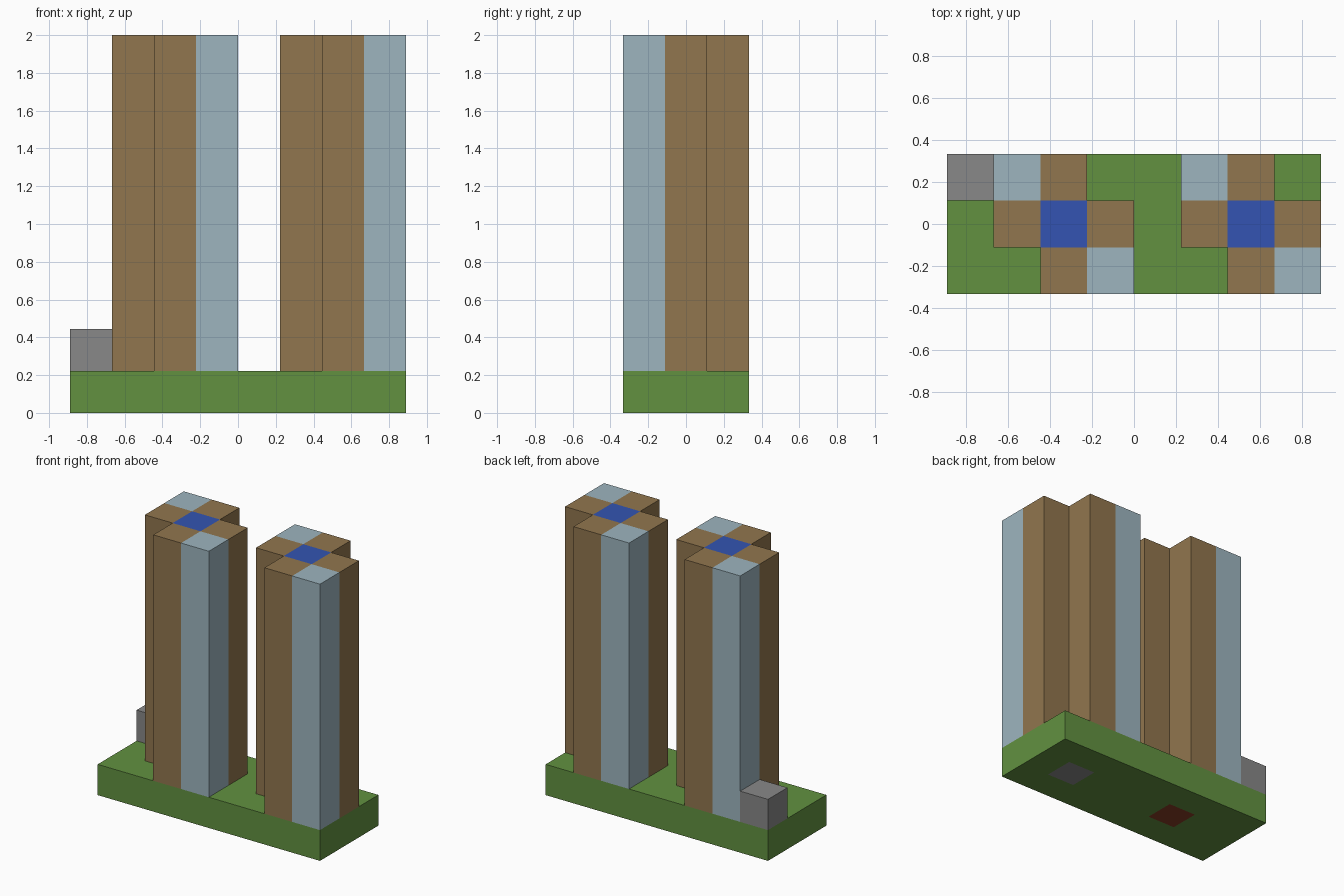
import bpy, bmesh

cube = bpy.data.objects.get("Cube")
if cube:
    bpy.data.objects.remove(cube, do_unlink=True)

U = 2 / 9                 # size of one block
NX, NY, TALL = 8, 3, 9    # plot size and tower height in blocks


def material(name, rgb):
    linear = [((c / 255 + 0.055) / 1.055) ** 2.4 for c in rgb] + [1]
    m = bpy.data.materials.new(name)
    m.use_nodes = True
    m.diffuse_color = linear
    m.node_tree.nodes["Principled BSDF"].inputs["Base Color"].default_value = linear
    return m


GRASS = material("grass green", (98, 145, 64))
WOOD = material("wood brown", (145, 118, 78))
GLASS = material("pale glass", (157, 181, 191))
ROOF = material("roof blue", (51, 84, 178))
STONE = material("stone grey", (136, 136, 136))
BRICK = material("brick red", (136, 62, 38))


def tower_plan(x0):
    """Plus-shaped tower with two glazed corners, as cell -> material."""
    plan = {(x0 + 1, 1): ROOF}
    for i, j in ((0, 1), (2, 1), (1, 0), (1, 2)):
        plan[x0 + i, j] = WOOD
    for i, j in ((0, 2), (2, 0)):
        plan[x0 + i, j] = GLASS
    return plan


base = {(i, j): GRASS for i in range(NX) for j in range(NY)}
parts = [  # name, plan, bottom, top
    ("right_tower", tower_plan(1), 1, TALL),
    ("left_tower", tower_plan(5), 1, TALL),
    ("stone_block", {(0, 2): STONE}, 1, 2),
    ("grass_base", base, 0, 1),
]

# Height of the whole model over each cell, so touching walls are left out
height = {cell: 1 for cell in base}
for name, plan, bottom, top in parts[:3]:
    height.update({cell: top for cell in plan})

# Foundation blocks showing on the underside of the base
underside = {(2, 1): BRICK, (6, 1): STONE}


def build(name, plan, bottom, top):
    mats = list(dict.fromkeys(list(plan.values())))
    if bottom == 0:
        mats += list(underside.values())
    bm = bmesh.new()

    def face(points, mat):
        verts = [bm.verts.new(((x - NX / 2) * U, (y - NY / 2) * U, z * U))
                 for x, y, z in points]
        bm.faces.new(verts).material_index = mats.index(mat)

    for (i, j), mat in plan.items():
        ring = [(i, j), (i + 1, j), (i + 1, j + 1), (i, j + 1)]
        if height[i, j] == top:
            face([(x, y, top) for x, y in ring], mat)
        if bottom == 0:
            face([(x, y, 0) for x, y in reversed(ring)],
                 underside.get((i, j), mat))
        # Walls rise from the neighbour's height to this part's top
        for k, (dx, dy) in enumerate(((0, -1), (1, 0), (0, 1), (-1, 0))):
            low = max(bottom, height.get((i + dx, j + dy), 0))
            if low < top:
                a, b = ring[k], ring[(k + 1) % 4]
                face([(*a, low), (*b, low), (*b, top), (*a, top)], mat)

    bmesh.ops.remove_doubles(bm, verts=bm.verts, dist=0.0001)
    mesh = bpy.data.meshes.new(name)
    bm.to_mesh(mesh)
    bm.free()
    for m in mats:
        mesh.materials.append(m)
    bpy.context.collection.objects.link(bpy.data.objects.new(name, mesh))


for part in parts:
    build(*part)
